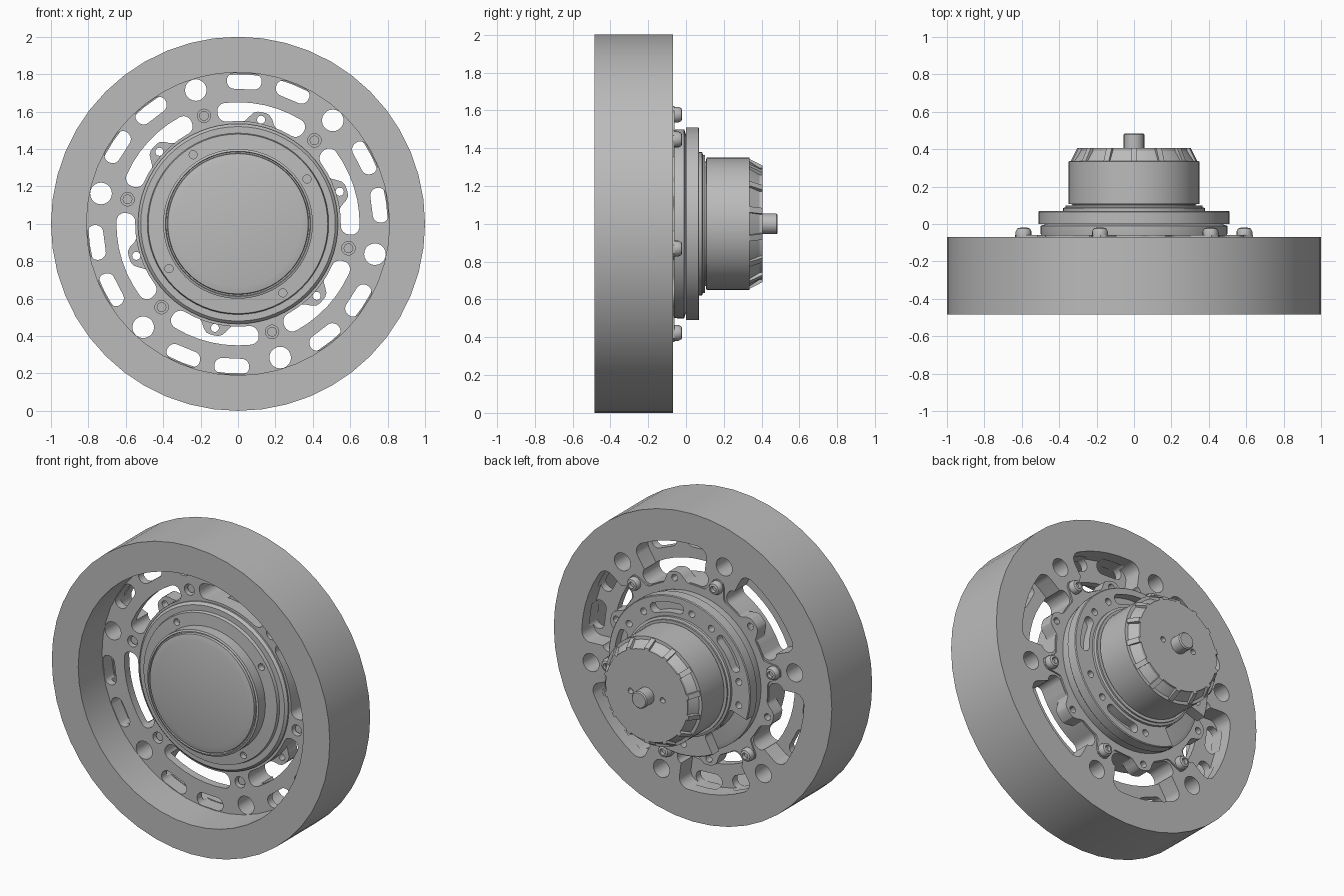
import bpy, bmesh, math
from math import sin, cos, pi, radians
from mathutils import Matrix, Vector

cube = bpy.data.objects.get("Cube")
if cube:
    bpy.data.objects.remove(cube, do_unlink=True)

# One plain grey for everything
grey = bpy.data.materials.new("machined grey")
grey.use_nodes = True
grey.diffuse_color = (0.5, 0.5, 0.5, 1)
for node in grey.node_tree.nodes:
    if node.type == 'BSDF_PRINCIPLED':
        node.inputs["Base Color"].default_value = grey.diffuse_color

CENTRE = Vector((0, 0, 1))
FIRST = 47.5                                   # angle of the first screw
SCREWS = [FIRST + 60 * i for i in range(6)]
GAPS = [a + 30 for a in SCREWS]


def finish(bm, name):
    bmesh.ops.recalc_face_normals(bm, faces=bm.faces)
    mesh = bpy.data.meshes.new(name)
    bm.to_mesh(mesh)
    bm.free()
    mesh.materials.append(grey)
    ob = bpy.data.objects.new(name, mesh)
    ob.location = CENTRE
    bpy.context.collection.objects.link(ob)
    return ob


def select(ob):
    bpy.ops.object.select_all(action='DESELECT')
    ob.select_set(True)
    bpy.context.view_layer.objects.active = ob


def smooth(ob):
    select(ob)
    bpy.ops.object.shade_smooth_by_angle(angle=radians(30))


def lathe(name, profile, sides=48, closed=False):
    """Turn (radius, y) points around the y axis."""
    bm = bmesh.new()
    rings = []
    for r, y in profile:
        rings.append([bm.verts.new((r * cos(2 * pi * i / sides), y, r * sin(2 * pi * i / sides)))
                      for i in range(sides)])
    pairs = list(zip(rings, rings[1:]))
    if closed:
        pairs.append((rings[-1], rings[0]))
    else:
        bm.faces.new(rings[0])
        bm.faces.new(rings[-1])
    for a, b in pairs:
        for i in range(sides):
            j = (i + 1) % sides
            bm.faces.new((a[i], a[j], b[j], b[i]))
    return finish(bm, name)


def add_prism(bm, outline, y0, y1):
    a = [bm.verts.new((x, y0, z)) for x, z in outline]
    b = [bm.verts.new((x, y1, z)) for x, z in outline]
    bm.faces.new(a)
    bm.faces.new(b)
    for i in range(len(a)):
        j = (i + 1) % len(a)
        bm.faces.new((a[i], a[j], b[j], b[i]))


def disc(angle, radius, size, n=16):
    a = radians(angle)
    return [(radius * cos(a) + size * cos(2 * pi * i / n),
             radius * sin(a) + size * sin(2 * pi * i / n)) for i in range(n)]


def arc_slot(angle, radius, half_width, half_angle, corner, n=6):
    """Rounded rectangle bent around the axle."""
    half_len = radians(half_angle) * radius
    flat = []
    for q, (sx, sy) in enumerate([(1, 1), (-1, 1), (-1, -1), (1, -1)]):
        for i in range(n + 1):
            t = pi / 2 * (q + i / n)
            flat.append((sx * (half_len - corner) + corner * cos(t),
                         sy * (half_width - corner) + corner * sin(t)))
    pts = []
    for k, (s, r) in enumerate(flat):
        s2, r2 = flat[(k + 1) % len(flat)]
        if math.hypot(s2 - s, r2 - r) < 1e-4:
            continue
        steps = max(1, int(abs(s2 - s) / 0.06))
        for i in range(steps):
            u, v = s + (s2 - s) * i / steps, r + (r2 - r) * i / steps
            a = radians(angle) + u / radius
            pts.append(((radius + v) * cos(a), (radius + v) * sin(a)))
    return pts


def prisms(name, outlines, y0, y1):
    bm = bmesh.new()
    for outline in outlines:
        add_prism(bm, outline, y0, y1)
    return finish(bm, name)


def cut(ob, outlines, y0, y1):
    cutter = prisms("cutter", outlines, y0, y1)
    cutter.hide_render = True
    mod = ob.modifiers.new("cut", 'BOOLEAN')
    mod.operation, mod.solver, mod.object = 'DIFFERENCE', 'EXACT', cutter
    select(ob)
    bpy.ops.object.modifier_apply(modifier=mod.name)
    bpy.data.objects.remove(cutter, do_unlink=True)


# Wheel: rim, and a web with pockets, windows, slots and holes
wheel = lathe("wheel", [(1, -0.485), (1, -0.07), (0.5, -0.07), (0.5, -0.24),
                        (0.81, -0.24), (0.81, -0.485)], closed=True)
cut(wheel, [arc_slot(a, 0.68, 0.12, 20, 0.06) for a in GAPS], -0.19, 0)
cut(wheel, [arc_slot(a, 0.6, 0.05, 23, 0.045) for a in GAPS], -0.3, 0)
cut(wheel, [arc_slot(a + d, 0.764, 0.042, 7, 0.04) for a in GAPS for d in (-10, 10)], -0.3, -0.15)
cut(wheel, [disc(a, 0.75, 0.058, 20) for a in SCREWS], -0.3, 0)
cut(wheel, [disc(a, 0.605, 0.036) for a in SCREWS], -0.3, -0.12)
smooth(wheel)

# Scalloped mounting bracket with six screw ears and six small lobes
outline = []
for i in range(180):
    deg = i * 2
    ear = abs((deg - FIRST + 30) % 60 - 30)
    lobe = 30 - ear
    r = 0.545 + 0.105 * math.exp(-(ear / 5.5) ** 4) + 0.065 * math.exp(-(lobe / 7) ** 4)
    outline.append((r * cos(radians(deg)), r * sin(radians(deg))))
bracket = prisms("mounting_bracket", [outline], -0.15, -0.06)
cut(bracket, [disc(a, 0.57, 0.022, 12) for a in GAPS], -0.2, 0)
smooth(bracket)

# Button head screws with a hex socket
for a in SCREWS:
    screw = lathe("screw", [(0.026, -0.22), (0.026, -0.06), (0.042, -0.06), (0.042, -0.04),
                            (0.034, -0.024), (0.02, -0.02), (0.018, -0.04)], 16)
    screw.location = CENTRE + Vector((0.605 * cos(radians(a)), 0, 0.605 * sin(radians(a))))
    smooth(screw)

# Front cover with stepped rings and four screw holes
cover = lathe("front_cover", [(0.335, -0.38), (0.375, -0.37), (0.378, -0.355), (0.385, -0.355),
                              (0.388, -0.365), (0.4, -0.36), (0.4, -0.29), (0.48, -0.285),
                              (0.485, -0.265), (0.52, -0.265), (0.535, -0.25), (0.535, -0.12)], 64)
cut(cover, [disc(33 + 90 * i, 0.44, 0.022) for i in range(4)], -0.4, -0.25)
smooth(cover)

# Rear hub disc and the slotted flange with a gap for cables
smooth(lathe("hub_disc", [(0.49, -0.1), (0.5, -0.045), (0.5, -0.01), (0.47, 0.0)], 64))
flange = lathe("rear_flange", [(0.51, 0), (0.51, 0.065), (0.505, 0.07), (0.3, 0.07), (0.3, 0)],
               64, closed=True)
cut(flange, [arc_slot(220, 0.47, 0.085, 22, 0.02)], -0.1, 0.2)
cut(flange, [arc_slot(a, 0.435, 0.032, 16, 0.03) for a in (10, 78, 146, 290)], 0.015, 0.2)
cut(flange, [disc(a, 0.435, 0.022) for a in (34, 54, 102, 122, 170, 190, 266, 314, 334)], 0.015, 0.2)
smooth(flange)

# Motor body with stepped collar
collar = lathe("motor_collar", [(0.38, 0.05), (0.38, 0.085), (0.365, 0.09), (0.365, 0.1), (0.33, 0.1)])
smooth(collar)
motor = lathe("motor_body", [(0.33, 0.09), (0.33, 0.105), (0.35, 0.108), (0.35, 0.335),
                             (0.33, 0.337), (0.295, 0.39), (0.295, 0.405)])
cut(motor, [disc(a, 0.115, 0.018, 12) for a in (0, 180)], 0.37, 0.5)
smooth(motor)

# Cooling fins around the sloped end of the motor
bm = bmesh.new()
for i in range(14):
    fin = bmesh.new()
    add_prism(fin, [(-0.016, 0.28), (0.016, 0.28), (0.016, 0.349), (-0.016, 0.349)], 0.325, 0.405)
    for v in fin.verts:
        if v.co.y > 0.4 and v.co.z > 0.3:
            v.co.z = 0.308
    turn = Matrix.Rotation(2 * pi * i / 14, 4, 'Y')
    fin.transform(turn)
    temp = bpy.data.meshes.new("fin")
    fin.to_mesh(temp)
    fin.free()
    bm.from_mesh(temp)
    bpy.data.meshes.remove(temp)
finish(bm, "motor_fins")

# Output shaft
smooth(lathe("motor_shaft", [(0.055, 0.39), (0.055, 0.478), (0.048, 0.485)], 24))
